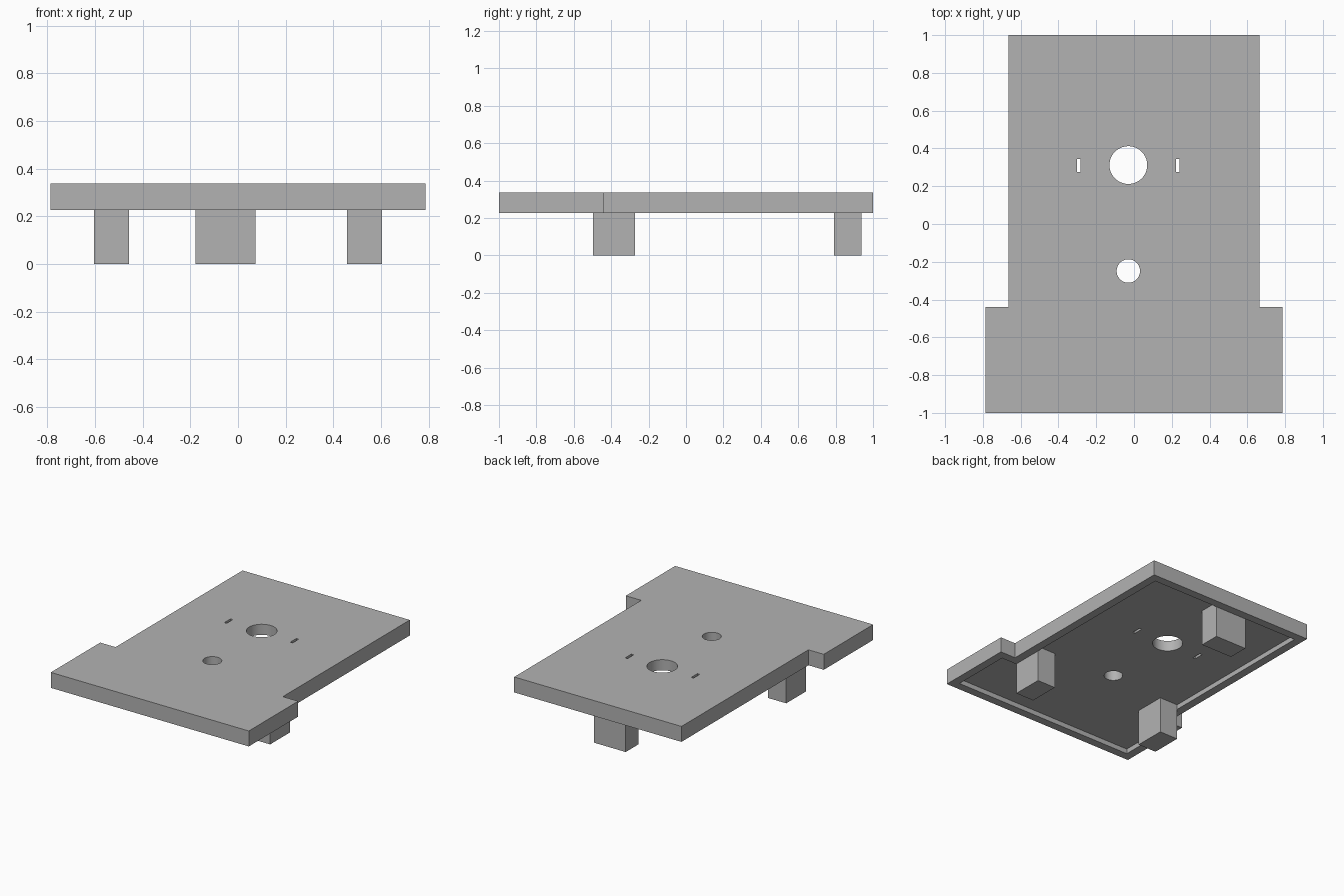
import bpy
import bmesh
import math

cube = bpy.data.objects.get("Cube")
if cube:
    bpy.data.objects.remove(cube, do_unlink=True)

PLATE_BOTTOM, PLATE_TOP = 0.226, 0.337
RIM, RECESS = 0.06, 0.035
FLOOR = PLATE_BOTTOM + RECESS

grey = bpy.data.materials.new("light_grey")
grey.use_nodes = True
colour = (0.45, 0.45, 0.45, 1)
grey.diffuse_color = colour
grey.node_tree.nodes["Principled BSDF"].inputs["Base Color"].default_value = colour


def prism(name, outline, z0, z1):
    """Extrude a flat outline from z0 up to z1."""
    bm = bmesh.new()
    face = bm.faces.new([bm.verts.new((x, y, z0)) for x, y in outline])
    ext = bmesh.ops.extrude_face_region(bm, geom=[face])
    top = [v for v in ext["geom"] if isinstance(v, bmesh.types.BMVert)]
    bmesh.ops.translate(bm, verts=top, vec=(0, 0, z1 - z0))
    bmesh.ops.recalc_face_normals(bm, faces=bm.faces)
    mesh = bpy.data.meshes.new(name)
    bm.to_mesh(mesh)
    bm.free()
    mesh.materials.append(grey)
    obj = bpy.data.objects.new(name, mesh)
    bpy.context.collection.objects.link(obj)
    return obj


def rect(cx, cy, w, d):
    return [(cx + sx * w / 2, cy + sy * d / 2)
            for sx, sy in ((-1, -1), (1, -1), (1, 1), (-1, 1))]


def circle(cx, cy, r, n=64):
    return [(cx + r * math.cos(math.tau * i / n), cy + r * math.sin(math.tau * i / n))
            for i in range(n)]


def t_outline(inset):
    """Plate outline with a wider front end, moved inwards by inset."""
    wide, narrow = 0.786 - inset, 0.664 - inset
    end, step = 1 - inset, -0.44 - inset
    right = [(wide, -end), (wide, step), (narrow, step), (narrow, end)]
    return right + [(-x, y) for x, y in reversed(right)]


def cut(target, cutter):
    cutter.hide_render = True
    mod = target.modifiers.new("cut", 'BOOLEAN')
    mod.operation = 'DIFFERENCE'
    mod.solver = 'EXACT'
    mod.object = cutter
    bpy.context.view_layer.objects.active = target
    bpy.ops.object.modifier_apply(modifier=mod.name)
    bpy.data.objects.remove(cutter, do_unlink=True)


# Plate with a shallow recess underneath
plate = prism("plate", t_outline(0), PLATE_BOTTOM, PLATE_TOP)
cut(plate, prism("recess_cutter", t_outline(RIM), 0.1, FLOOR))

# Round holes and narrow slots through the plate
openings = [circle(-0.03, 0.312, 0.1), circle(-0.03, -0.249, 0.062)]
openings += [rect(-0.03 + s * 0.262, 0.31, 0.019, 0.07) for s in (-1, 1)]
for outline in openings:
    cut(plate, prism("opening_cutter", outline, 0.1, 0.5))

# Legs standing under the recess floor
prism("back_leg", rect(-0.053, 0.865, 0.251, 0.148), 0, FLOOR)
for side, s in (("left", 1), ("right", -1)):
    prism(f"front_{side}_leg", rect(s * 0.531, -0.386, 0.146, 0.224), 0, FLOOR)

# Smooth hole walls, sharp edges elsewhere
bpy.ops.object.select_all(action='DESELECT')
plate.select_set(True)
bpy.context.view_layer.objects.active = plate
bpy.ops.object.shade_smooth_by_angle(angle=math.radians(30))
